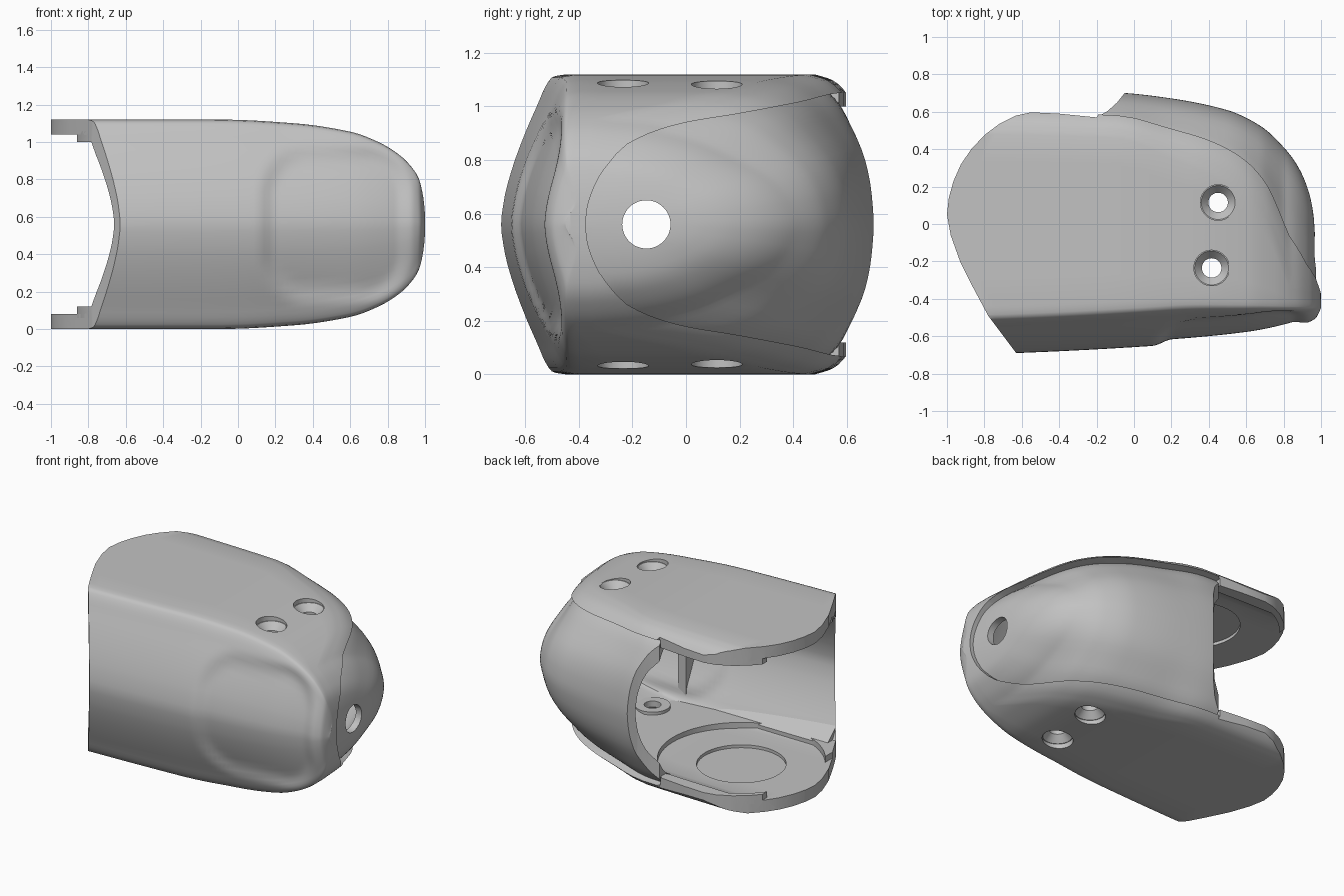
import bpy, bmesh, math

if "Cube" in bpy.data.objects:
    bpy.data.objects.remove(bpy.data.objects["Cube"])

MID = 0.56  # height of the symmetry plane

# Shape tables along x: half height, front edge, back edge, softness of both shoulders
HALF = [(-1.3, .56), (-.1, .56), (.3, .54), (.6, .495), (.75, .44), (.87, .365), (.94, .29), (.968, .24),
        (.987, .165), (.997, .09), (1, .04)]
FRONT = [(-1.3, -.71), (-.63, -.69), (.05, -.655), (.6, -.605), (.9, -.537), (.97, -.505), (1, -.45)]
BACK = [(-1.3, .76), (-.55, .745), (-.05, .727), (.2, .7), (.52, .635), (.7, .55), (.83, .43), (.9, .335),
        (.955, .21), (.985, .07), (.996, -.12), (1, -.36)]
SOFT = [(-1.3, 1), (-.1, 1), (.2, 1.3), (.5, 1.6), (.7, 2), (.8, 2.6), (.9, 3.2), (1, 3.3)]
SOFT_F = [(-1.3, 1), (.2, 1), (.6, .82), (.9, .45), (1, .25)]
# Shoulder profiles: (inward offset, fraction of half height)
FRONT_RIM = [(0, 0), (.012, .17), (.04, .36), (.09, .6), (.14, .8), (.17, .92), (.2, .985), (.25, 1)]
BACK_RIM = [(0, 0), (.008, .22), (.032, .45), (.09, .7), (.14, .86), (.2, .96), (.27, 1)]


def smooth(tab, x):
    """Monotone cubic interpolation of a table."""
    n = len(tab) - 1
    d = [(tab[i + 1][1] - tab[i][1]) / (tab[i + 1][0] - tab[i][0]) for i in range(n)]
    m = [d[0]] + [2 * a * b / (a + b) if a * b > 0 else 0 for a, b in zip(d, d[1:])] + [d[-1]]
    i = max(0, min(n - 1, sum(1 for p in tab if p[0] <= x) - 1))
    w = tab[i + 1][0] - tab[i][0]
    t = (x - tab[i][0]) / w
    return ((2 * t**3 - 3 * t**2 + 1) * tab[i][1] + (t**3 - 2 * t**2 + t) * w * m[i]
            + (3 * t**2 - 2 * t**3) * tab[i + 1][1] + (t**3 - t**2) * w * m[i + 1])


def rim(prof, steps):
    full = [(prof[1][0], -prof[1][1])] + prof  # mirrored start keeps the middle round
    ys = [(i - 1, p[0]) for i, p in enumerate(full)]
    zs = [(i - 1, p[1]) for i, p in enumerate(full)]
    return [(smooth(ys, k), smooth(zs, k)) for k in (j * (len(prof) - 1) / steps for j in range(steps + 1))]


RIM_F, RIM_B = rim(FRONT_RIM, 18), rim(BACK_RIM, 18)


def pad_depth(x, z):
    """Shallow rounded pad pressed into the front wall."""
    qx, qz = abs(x - .52) - .15, abs(z) - .16
    sd = math.hypot(max(qx, 0), max(qz, 0)) + min(max(qx, qz), 0) - .27
    t = max(0, min(1, -sd / .1))
    return .028 * t * t * (3 - 2 * t)


def section(x, inset):
    h = smooth(HALF, x) - inset * 1.25
    yf, yb = smooth(FRONT, x) + inset * .65, smooth(BACK, x) - inset
    w = yb - yf
    if h < .015 or w < .05:
        return None
    kf = min(.25 * smooth(SOFT_F, x), .25 * w) / .25
    kb = min(.27 * smooth(SOFT, x), .78 * w) / .27
    front = [(yf + a * kf + pad_depth(x, b * h), b * h) for a, b in RIM_F]
    back = [(yb - a * kb, b * h) for a, b in RIM_B]
    ya, yc = front[-1][0], back[-1][0]
    top = [(ya + (yc - ya) * i / 6, h) for i in range(1, 6)]
    upper = front + top + back[::-1]
    lower = [(y, -z) for y, z in upper[-2:0:-1]]
    return [(x - inset, y, MID + z) for y, z in upper + lower]


def finish(name, bm):
    bmesh.ops.recalc_face_normals(bm, faces=bm.faces)
    me = bpy.data.meshes.new(name)
    bm.to_mesh(me)
    bm.free()
    ob = bpy.data.objects.new(name, me)
    bpy.context.collection.objects.link(ob)
    return ob


def hull(name, inset, start):
    """Closed loft of the pod, shrunk by inset."""
    xs = [start - start * i / 14 for i in range(14)] + [math.sin(math.pi / 2 * i / 56) for i in range(57)]
    rings = [s for s in (section(x, inset) for x in xs) if s]
    bm = bmesh.new()
    vs = [[bm.verts.new(p) for p in r] for r in rings]
    n = len(vs[0])
    for a, b in zip(vs, vs[1:]):
        for i in range(n):
            bm.faces.new((a[i], a[(i + 1) % n], b[(i + 1) % n], b[i]))
    bm.faces.new(vs[0])
    bm.faces.new(vs[-1])
    return finish(name, bm)


def prism(name, pts, axis, lo, hi):
    """Extrude a 2D outline along x or z."""
    put = (lambda p, t: (t, p[0], p[1])) if axis == 'x' else (lambda p, t: (p[0], p[1], t))
    bm = bmesh.new()
    a, b = ([bm.verts.new(put(p, t)) for p in pts] for t in (lo, hi))
    n = len(pts)
    for i in range(n):
        bm.faces.new((a[i], a[(i + 1) % n], b[(i + 1) % n], b[i]))
    bm.faces.new(a)
    bm.faces.new(b)
    return finish(name, bm)


def circle(cx, cy, r, n=48):
    return [(cx + r * math.cos(2 * math.pi * i / n), cy + r * math.sin(2 * math.pi * i / n)) for i in range(n)]


def cone(name, x, y, z0, r0, z1, r1):
    bm = bmesh.new()
    bmesh.ops.create_cone(bm, cap_ends=True, segments=48, radius1=r0, radius2=r1, depth=z1 - z0)
    bmesh.ops.translate(bm, vec=(x, y, (z0 + z1) / 2), verts=bm.verts)
    return finish(name, bm)


def boolean(ob, cutter, op='DIFFERENCE'):
    """Apply a boolean and drop the helper."""
    mod = ob.modifiers.new("cut", 'BOOLEAN')
    mod.operation, mod.object, mod.solver = op, cutter, 'EXACT'
    bpy.context.view_layer.objects.active = ob
    bpy.ops.object.modifier_apply(modifier=mod.name)
    bpy.data.objects.remove(cutter)


def window(name, x0):
    """U-shaped opening for the back cover, seen along x."""
    tab = [(-.375, 0), (-.37, .055), (-.355, .11), (-.32, .185), (-.21, .305), (-.02, .376), (.2, .414),
           (.425, .457), (.59, .492), (.9, .494)]
    ys = [-.375, -.373, -.37, -.363, -.355, -.345, -.325] + [-.3 + .04 * i for i in range(23)] + [.9]
    up = [(y, smooth(tab, y)) for y in ys]
    return prism(name, [(y, MID + z) for y, z in up] + [(y, MID - z) for y, z in up[:0:-1]], 'x', x0, 2)


EDGE = [(-1, .05), (-.99, .14), (-.965, .23), (-.925, .32), (-.87, .4), (-.8, .475), (-.72, .535),
        (-.63, .58), (-.55, .597), (-.4, .59), (-.2, .57), (0, .9), (1.3, .9), (1.3, -.9), (-.464, -.9),
        (-.63, -.69), (-.78, -.49), (-.86, -.34), (-.93, -.2), (-.98, -.06)]


def fit_inside(ob):
    """Clip an inner part to the shell walls and the plan outline."""
    boolean(ob, hull("limit", .035, -1.2), 'INTERSECT')
    boolean(ob, prism("trim", EDGE, 'z', -1, 2), 'INTERSECT')
    return ob


# Main shell: hollow pod, open at -x, trimmed to its plan outline
shell = hull("main_shell", 0, -1.15)
boolean(shell, hull("inner", .064, -1.25))
boolean(shell, prism("trim", EDGE, 'z', -1, 2), 'INTERSECT')
boolean(shell, window("opening", -.21))
slot = [(-.3, MID - .44), (.9, MID - .44), (.9, MID + .44), (-.3, MID + .44)]
boolean(shell, prism("rear_slot", slot, 'x', -2, -.2))

# Back cover: thinner shell sitting slightly below the shell surface
cover = hull("back_cover", .025, -.6)
boolean(cover, hull("inner", .066, -.8))
boolean(cover, window("opening", -2), 'INTERSECT')
keep = [(-.2, -.7), (-.2, .57), (-.14, .605), (-.09, .65), (-.05, .7), (.02, .9), (1.3, .9), (1.3, -.7)]
boolean(cover, prism("trim", keep, 'z', -1, 2), 'INTERSECT')
boolean(cover, prism("port", circle(-.148, MID, .09), 'x', .6, 1.5))
parts = [shell, cover]

# Inside floors of both plates: thicker away from a large round recess, with a shallow round pocket
for z0, z1 in ((.06, .12), (2 * MID - .12, 2 * MID - .06)):
    pad = prism("plate_liner", [(-.86, -.8), (.55, -.8), (.55, .7), (-.86, .7)], 'z', z0, z1)
    boolean(pad, prism("recess", circle(-.45, .05, .515, 72), 'z', -1, 2))
    boolean(pad, prism("clearance", [(-.2, .44), (.7, .44), (.7, .9), (-.2, .9)], 'z', -1, 2))
    parts.append(fit_inside(pad))
for z0, z1 in ((.06, .2), (2 * MID - .2, 2 * MID - .06)):
    boolean(shell, prism("pocket", circle(-.45, .05, .275, 64), 'z', z0, z1))

# Sloped gussets where the front wall meets the plates, and an upright rib
for s in (-1, 1):
    gusset = prism("wall_gusset", [(-.75, MID + s * .32), (-.57, MID + s * .32), (-.42, MID + s * .45),
                                   (-.42, MID + s * .55), (-.75, MID + s * .55)], 'x', -.76, .32)
    parts.append(fit_inside(gusset))
parts.append(fit_inside(prism("upright_rib", [(.3, -.75), (.36, -.75), (.36, -.43), (.3, -.43)], 'z', .05, 1.07)))

# Screw holes with countersinks, plus low bosses behind them
for hx, hy in ((.45, .115), (.415, -.235)):
    for s in (0, 1):
        def zr(a, b):
            return (2 * MID - b, 2 * MID - a) if s else (a, b)
        lo, hi = zr(.08, .14)
        parts.append(cone("screw_boss", hx, hy, lo, .11, hi, .11))
        boolean(parts[-1], prism("bore", circle(hx, hy, .052), 'z', -1, 2))
        lo, hi = zr(-.2, .055)
        boolean(shell, cone("sink", hx, hy, lo, .095, hi, .095))
        lo, hi = zr(.05, .1)
        r = (.052, .095) if s else (.095, .052)
        for ob in (shell, parts[2 + s], parts[-1]):
            boolean(ob, cone("sink", hx, hy, lo, r[0], hi, r[1]))
    for ob in (shell, parts[2], parts[3]):
        boolean(ob, prism("bore", circle(hx, hy, .052), 'z', -1, 2))

grey = bpy.data.materials.new("plain_grey")
grey.diffuse_color = (.54, .54, .54, 1)
grey.use_nodes = True
grey.node_tree.nodes["Principled BSDF"].inputs["Base Color"].default_value = grey.diffuse_color
for ob in parts:
    ob.data.materials.clear()
    ob.data.materials.append(grey)
    for p in ob.data.polygons:
        p.material_index = 0
    bpy.ops.object.select_all(action='DESELECT')
    ob.select_set(True)
    bpy.context.view_layer.objects.active = ob
    bpy.ops.object.shade_smooth_by_angle(angle=math.radians(30))
